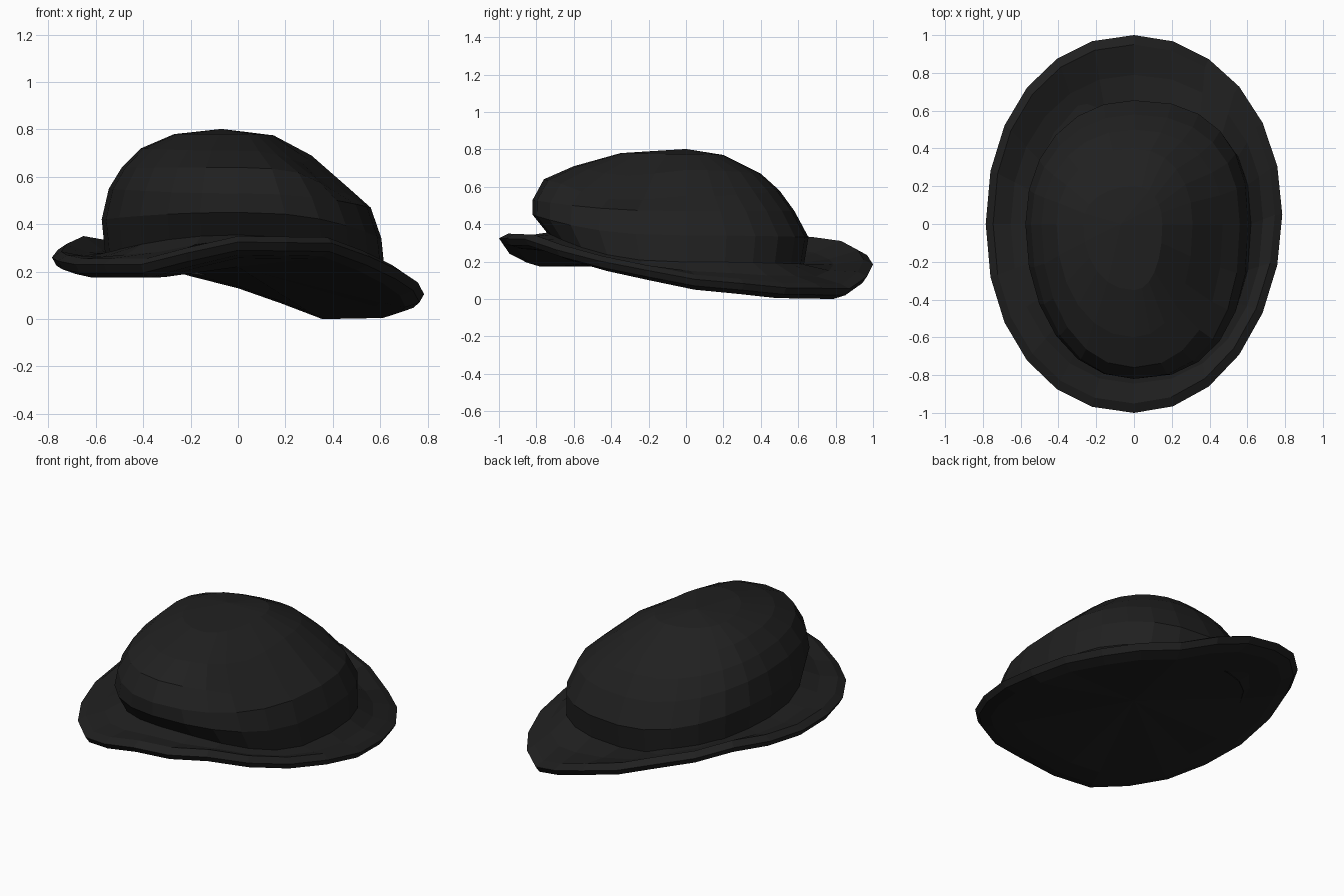
import bpy, bmesh, math

if "Cube" in bpy.data.objects:
    bpy.data.objects.remove(bpy.data.objects["Cube"])

SEGS = 24
felt = bpy.data.materials.new("black_felt")
felt.diffuse_color = (0.0145, 0.0145, 0.0145, 1)
felt.use_nodes = True
felt.node_tree.nodes["Principled BSDF"].inputs["Base Color"].default_value = felt.diffuse_color


def spread(c, power):
    return math.copysign(abs(c) ** power, c)


def oval(left, right, front, back, zl, zr, zf, zb, square=0.93):
    """Tilted oval ring from its four extents and the height at each;
    the right half can be squarer than the left."""
    pts = []
    for i in range(SEGS):
        a = 2 * math.pi * i / SEGS
        c, s = math.cos(a), math.sin(a)
        p = square if c > 0 else .95
        x = spread(c, p) * (right if c > 0 else -left)
        y = spread(s, p) * (back if s > 0 else -front)
        z = c * c * (zr if c > 0 else zl) + s * s * (zb if s > 0 else zf)
        pts.append((x, y, z))
    return pts


def mix(a, b, t, dz=0.0):
    return [(p[0] + (q[0] - p[0]) * t, p[1] + (q[1] - p[1]) * t,
             p[2] + (q[2] - p[2]) * t + dz) for p, q in zip(a, b)]


def dent(ring):
    """Shallow hollow pressed into the front right of the dome."""
    out = []
    for x, y, z in ring:
        d = math.hypot(x - .36, y + .36)
        out.append((x, y, z - .05 * max(0, 1 - d / .33)))
    return out


def loft(name, rings, tip=None, flip=False):
    bm = bmesh.new()
    rows = [[bm.verts.new(p) for p in r] for r in rings]
    for lo, hi in zip(rows, rows[1:]):
        for i in range(SEGS):
            j = (i + 1) % SEGS
            bm.faces.new((lo[i], lo[j], hi[j], hi[i]))
    if tip:
        t = bm.verts.new(tip)
        for i in range(SEGS):
            bm.faces.new((rows[-1][i], rows[-1][(i + 1) % SEGS], t))
    if flip:
        bmesh.ops.reverse_faces(bm, faces=bm.faces[:])
    me = bpy.data.meshes.new(name)
    bm.to_mesh(me)
    bm.free()
    me.materials.append(felt)
    ob = bpy.data.objects.new(name, me)
    bpy.context.collection.objects.link(ob)
    return ob


# Crown: rounded dome, blunt at the front and sloping down at the back right
crown = [
    oval(-.56, .62, -.74, .63, .27, .19, .35, .18, .82),
    oval(-.575, .605, -.82, .655, .42, .34, .45, .33, .82),
    oval(-.545, .56, -.82, .58, .55, .47, .53, .47, .85),
    dent(oval(-.49, .47, -.76, .50, .64, .55, .64, .58, .88)),
    dent(oval(-.41, .31, -.60, .40, .72, .69, .71, .67)),
    oval(-.27, .15, -.35, .20, .78, .775, .78, .77),
]
loft("crown", crown, tip=(-.07, 0, .802))

# Brim: wavy oval, height of the rim every 30 degrees from the right side
WAVE = [.10, .055, .05, .18, .28, .32, .255, .225, .225, .32, .315, .20]


def rim(scale, dz):
    pts = []
    for i in range(SEGS):
        a = 2 * math.pi * i / SEGS
        k, f = divmod(i * 12 / SEGS, 1)
        z = WAVE[int(k)] * (1 - f) + WAVE[(int(k) + 1) % 12] * f
        c, s = math.cos(a), math.sin(a)
        p = .94 if c < 0 else .99
        shift = .05 * c ** 3 if c > 0 else 0
        pts.append((spread(c, p) * .785 * scale,
                    (spread(s, p) + shift) * scale, z + dz))
    return pts


top_edge, bottom_edge = rim(.95, .03), rim(.90, -.05)
loft("brim", [
    bottom_edge,
    rim(.975, -.03),
    rim(1.0, .005),
    top_edge,
    mix(top_edge, crown[0], .5, -.01),
    mix(crown[0], crown[1], .05),
])

# Lining: shallow underside closing the brim
apex = (0, 0, .22)
loft("lining", [
    bottom_edge,
    mix(bottom_edge, [apex] * SEGS, .15, -.005),
], tip=apex, flip=True)
